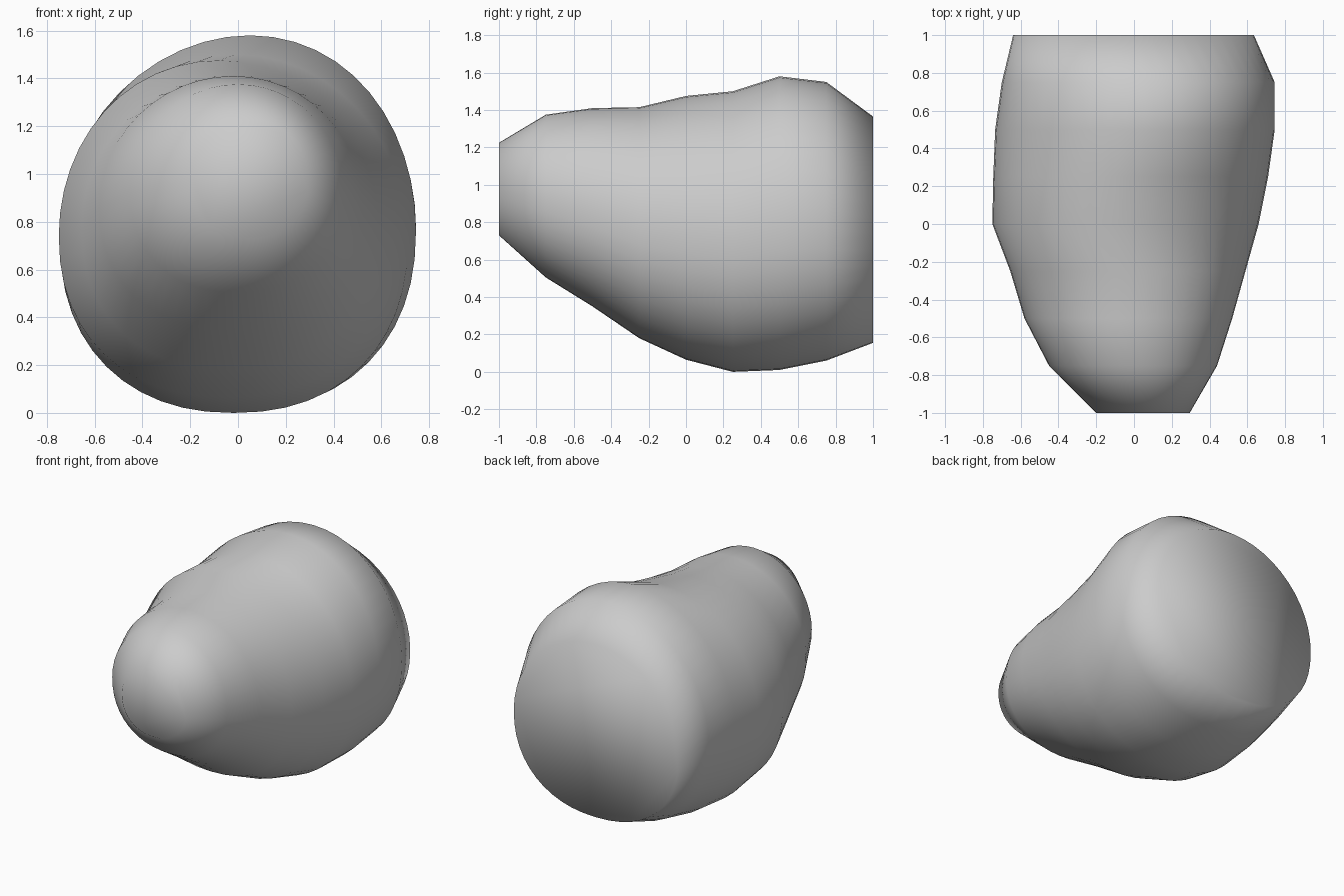
import bpy, bmesh
from math import cos, sin, pi

if "Cube" in bpy.data.objects:
    bpy.data.objects.remove(bpy.data.objects["Cube"])

SEGMENTS = 48

# Cross-sections along y: (y, x min, x max, z bottom, z top, x of the crest)
RINGS = [
    (-1.00, -0.20, 0.295, 0.73, 1.225, 0.06),
    (-0.75, -0.45, 0.44, 0.505, 1.375, 0.00),
    (-0.50, -0.58, 0.52, 0.35, 1.41, -0.02),
    (-0.25, -0.655, 0.59, 0.18, 1.415, -0.02),
    (0.00, -0.75, 0.66, 0.065, 1.475, -0.08),
    (0.25, -0.745, 0.71, 0.0, 1.50, -0.01),
    (0.50, -0.735, 0.745, 0.01, 1.58, 0.05),
    (0.75, -0.70, 0.745, 0.06, 1.55, 0.06),
    (1.00, -0.64, 0.635, 0.155, 1.365, 0.0),
]


def power(v, e):
    return abs(v) ** e * (1 if v >= 0 else -1)


def ring_points(y, x0, x1, z0, z1, crest):
    """Lopsided oval: fuller below, leaning toward the crest above."""
    cx, rx = (x0 + x1) / 2, (x1 - x0) / 2
    cz = z0 + 0.48 * (z1 - z0)
    for i in range(SEGMENTS):
        a = 2 * pi * i / SEGMENTS
        c, s = cos(a), sin(a)
        if s >= 0:
            yield (cx + rx * c + (crest - cx) * s * s, y, cz + (z1 - cz) * s)
        else:
            e = 0.9
            yield (cx + rx * power(c, e), y, cz + (cz - z0) * power(s, e))


# Lofted body with flat ends
bm = bmesh.new()
loops = [[bm.verts.new(p) for p in ring_points(*r)] for r in RINGS]
for lo, hi in zip(loops, loops[1:]):
    for i in range(SEGMENTS):
        j = (i + 1) % SEGMENTS
        bm.faces.new((lo[i], lo[j], hi[j], hi[i]))
bm.faces.new(loops[0])
bm.faces.new(loops[-1])
bmesh.ops.recalc_face_normals(bm, faces=bm.faces)
for f in bm.faces:
    f.smooth = True

mesh = bpy.data.meshes.new("body")
bm.to_mesh(mesh)
bm.free()
body = bpy.data.objects.new("body", mesh)
bpy.context.collection.objects.link(body)
